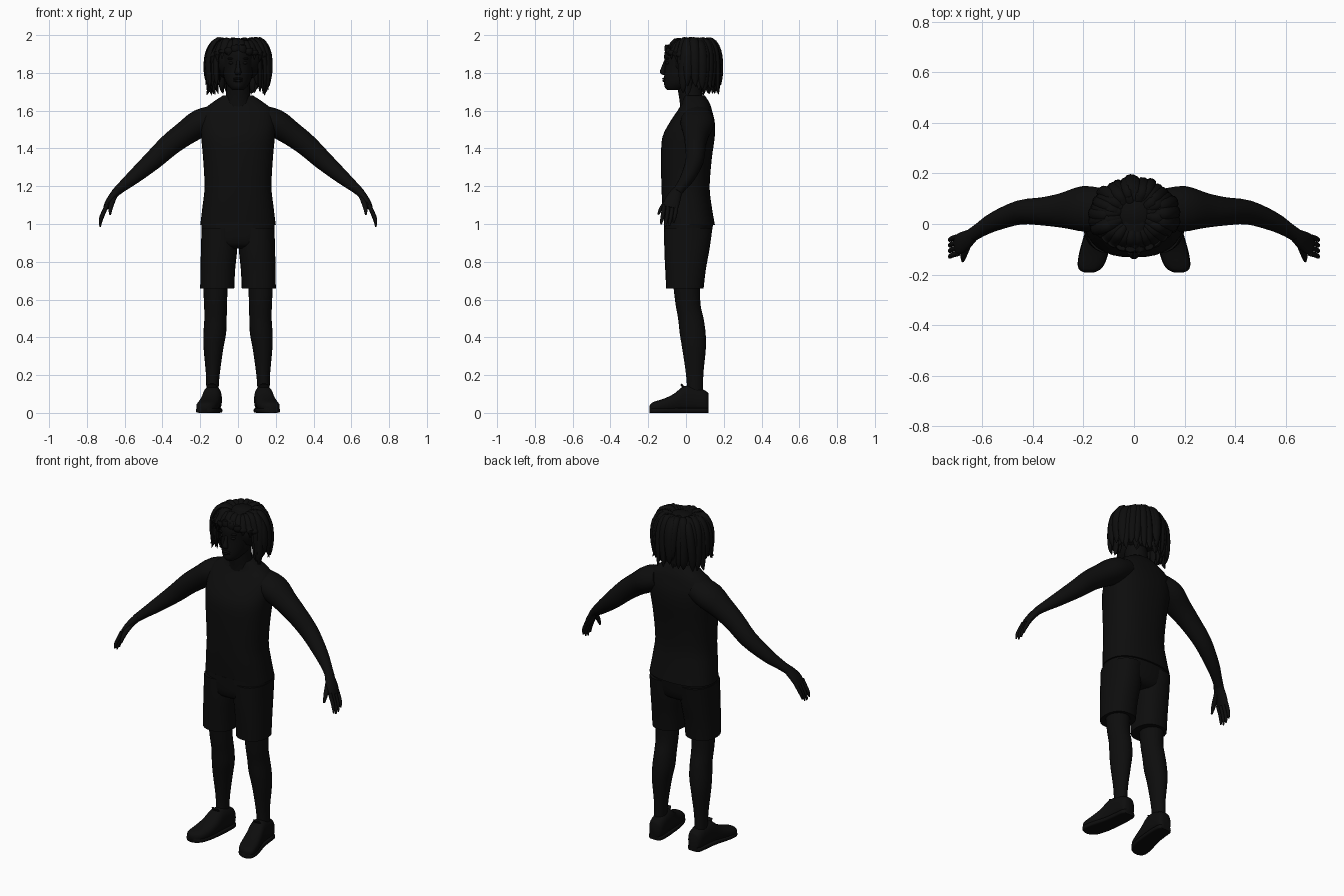
import bpy, bmesh, math, random
from mathutils import Vector, Matrix

if "Cube" in bpy.data.objects:
    bpy.data.objects.remove(bpy.data.objects["Cube"])

random.seed(4)
mat = bpy.data.materials.new("near_black")
mat.diffuse_color = (0.004, 0.004, 0.004, 1)
mat.use_nodes = True
mat.node_tree.nodes["Principled BSDF"].inputs["Base Color"].default_value = mat.diffuse_color
X, Y, Z = Vector((1, 0, 0)), Vector((0, 1, 0)), Vector((0, 0, 1))


def smooth_rows(rows, n):
    """Catmull-Rom interpolation of section rows."""
    out = []
    for i in range(len(rows) - 1):
        a, b, c, d = (rows[max(0, min(len(rows) - 1, i + k))] for k in (-1, 0, 1, 2))
        for s in range(n):
            t = s / n
            out.append([0.5 * (2 * q + (r - p) * t + (2 * p - 5 * q + 4 * r - w) * t * t
                               + (3 * q - p - 3 * r + w) * t ** 3)
                        for p, q, r, w in zip(a, b, c, d)])
    return out + [list(rows[-1])]


def loft(bm, rows, side=X, axis=None, sides=20, n=3, power=2.0):
    """Rows are x, y, z, half width along side, half width across it."""
    rows = smooth_rows(rows, n)
    pts = [Vector(r[:3]) for r in rows]
    rings = []
    for i, r in enumerate(rows):
        t = axis or (pts[min(i + 1, len(pts) - 1)] - pts[max(i - 1, 0)]).normalized()
        u = (side - t * side.dot(t)).normalized()
        v = t.cross(u)
        ring = []
        for k in range(sides):
            a = math.tau * k / sides
            c, s = math.cos(a), math.sin(a)
            c = math.copysign(abs(c) ** (2 / power), c)
            s = math.copysign(abs(s) ** (2 / power), s)
            ring.append(bm.verts.new(pts[i] + u * c * max(r[3], .001) + v * s * max(r[4], .001)))
        rings.append(ring)
    for p, q in zip(rings, rings[1:]):
        for k in range(sides):
            j = (k + 1) % sides
            bm.faces.new((p[k], p[j], q[j], q[k]))
    bm.faces.new(rings[0][::-1])
    bm.faces.new(rings[-1])


def ball(bm, centre, size):
    m = Matrix.Translation(centre) @ Matrix.Diagonal((*size, 1))
    bmesh.ops.create_uvsphere(bm, u_segments=16, v_segments=10, radius=1, matrix=m)


def finish(bm, name, mirrored=False):
    bmesh.ops.recalc_face_normals(bm, faces=bm.faces[:])
    me = bpy.data.meshes.new(name)
    bm.to_mesh(me)
    bm.free()
    me.materials.append(mat)
    ob = bpy.data.objects.new(name, me)
    bpy.context.collection.objects.link(ob)
    bpy.context.view_layer.objects.active = ob
    ob.select_set(True)
    bpy.ops.object.shade_smooth_by_angle(angle=math.radians(50))
    ob.select_set(False)
    if mirrored:
        ob.modifiers.new("mirror", 'MIRROR')


def upright(rows):
    """z, centre x, half width, front y, back y -> loft rows."""
    return [(cx, (f + b) / 2, z, w, (b - f) / 2) for z, cx, w, f, b in rows]


# sleeveless shirt
bm = bmesh.new()
loft(bm, upright([(.995, 0, .2, -.115, .153), (1.1, 0, .187, -.125, .135),
                  (1.2, 0, .177, -.13, .125), (1.35, 0, .185, -.132, .137),
                  (1.46, 0, .195, -.125, .152), (1.54, 0, .2, -.085, .152),
                  (1.6, 0, .185, -.045, .138), (1.64, 0, .14, -.022, .125),
                  (1.68, 0, .08, -.015, .1)]), axis=Z, sides=32, power=2.4)
finish(bm, "shirt")

# shorts: hips and two wide legs
bm = bmesh.new()
loft(bm, upright([(.87, 0, .15, -.07, .09), (.9, 0, .185, -.11, .125),
                  (1.01, 0, .193, -.117, .145)]), axis=Z, sides=32, power=2.4)
finish(bm, "shorts_hips")
bm = bmesh.new()
loft(bm, upright([(.658, .11, .09, -.105, .093), (.76, .107, .092, -.11, .105),
                  (.87, .1, .096, -.115, .125), (.98, .098, .095, -.115, .14)]),
     axis=Z, sides=24, power=2.3)
finish(bm, "shorts_leg", True)

# legs
bm = bmesh.new()
loft(bm, upright([(.08, .135, .033, .005, .088), (.14, .135, .033, .005, .09),
                  (.22, .133, .038, -.002, .093), (.34, .13, .052, -.02, .105),
                  (.42, .123, .06, -.033, .104), (.5, .119, .059, -.042, .093),
                  (.58, .119, .061, -.056, .076), (.7, .12, .066, -.07, .075)]), axis=Z)
finish(bm, "leg", True)

# shoes: upper and sole, toes turned out
shoe = [(.13, .118, .03, .1), (.13, .1, .043, .115), (.132, .05, .047, .135),
        (.138, -.01, .049, .138), (.147, -.06, .053, .1), (.158, -.11, .056, .074),
        (.17, -.16, .051, .058), (.176, -.183, .036, .048), (.178, -.192, .015, .035)]
bm = bmesh.new()
loft(bm, [(x, y, h / 2 + .004, w, h / 2) for x, y, w, h in shoe], axis=-Y, power=2.5)
finish(bm, "shoe_upper", True)
bm = bmesh.new()
loft(bm, [(x, y, .013, w + .002, .013) for x, y, w, h in shoe], axis=-Y, power=5)
finish(bm, "shoe_sole", True)
bm = bmesh.new()
loft(bm, [(.138, .0, .11, .025, .008), (.138, -.014, .135, .025, .007),
          (.138, -.026, .152, .02, .005)], sides=10)
finish(bm, "shoe_tongue", True)

# arms
bm = bmesh.new()
loft(bm, [(.12, .06, 1.565, .08, .065), (.2, .06, 1.533, .09, .074),
          (.28, .054, 1.48, .07, .065), (.36, .05, 1.42, .056, .059),
          (.45, .046, 1.337, .048, .051), (.55, .01, 1.25, .038, .038),
          (.61, -.024, 1.2, .029, .028), (.65, -.05, 1.165, .027, .022)], side=Y)
finish(bm, "arm", True)

# hands: palm, four fingers and thumb
bm = bmesh.new()
loft(bm, [(.635, -.042, 1.18, .026, .022), (.66, -.06, 1.15, .036, .021),
          (.685, -.075, 1.115, .042, .018), (.7, -.083, 1.085, .04, .014)], side=Y, sides=16)
for i in range(4):
    y = -.05 - .022 * i
    drop = (.075, .092, .097, .085)[i]
    loft(bm, [(.694, y, 1.1, .011, .011), (.716, y - .006, 1.09 - drop * .45, .0105, .0105),
              (.727, y - .012, 1.09 - drop * .8, .009, .009),
              (.73, y - .016, 1.082 - drop, .004, .004)], side=Y, sides=10, n=2)
loft(bm, [(.655, -.075, 1.145, .015, .015), (.668, -.11, 1.11, .014, .013),
          (.675, -.133, 1.08, .011, .011), (.677, -.147, 1.05, .005, .005)], side=X, sides=10, n=2)
finish(bm, "hand", True)

# neck and head
bm = bmesh.new()
loft(bm, upright([(1.6, 0, .085, -.03, .11), (1.66, 0, .066, -.035, .09),
                  (1.77, 0, .062, -.055, .08)]), axis=Z)
finish(bm, "neck")
bm = bmesh.new()
loft(bm, upright([(1.71, 0, .03, -.1, -.02), (1.725, 0, .046, -.113, .02),
                  (1.75, 0, .064, -.116, .07), (1.79, 0, .077, -.115, .11),
                  (1.84, 0, .085, -.112, .13), (1.9, 0, .087, -.115, .135),
                  (1.945, 0, .074, -.095, .12), (1.975, 0, .035, -.04, .08)]),
     axis=Z, sides=28)
finish(bm, "head")

# face details
bm = bmesh.new()
loft(bm, [(0, -.108, 1.865, .008, .008), (0, -.118, 1.83, .011, .012),
          (0, -.124, 1.803, .018, .015), (0, -.116, 1.79, .012, .008)], axis=-Z, sides=12)
finish(bm, "nose")
bm = bmesh.new()
ball(bm, (0, -.114, 1.769), (.027, .012, .006))
ball(bm, (0, -.113, 1.758), (.024, .012, .007))
finish(bm, "lips")
for name, z, size in (("eye", 1.853, (.014, .01, .008)), ("brow", 1.876, (.021, .011, .006))):
    bm = bmesh.new()
    ball(bm, (.036, -.098, z), size)
    finish(bm, name, True)

# hair: cap under layered hanging locks
bm = bmesh.new()
ball(bm, (0, .045, 1.868), (.135, .128, .117))
finish(bm, "hair_cap")


def lock(bm, ang, reach, tip, width):
    """Tapered lock from the crown, over the side and down; ang 0 faces front."""
    c, s = math.sin(ang), -math.cos(ang)
    top = 1.978 - random.uniform(0, .018)
    path = [(.25, 1.955), (.68, top), (.93, top - .055), (1, (top + tip) / 2 - .01),
            (.98, tip + .04), (.95 + random.uniform(-.06, .1), tip)]
    sizes = (.5, .9, 1, 1, .75, .1)
    turn = random.uniform(-.12, .12)
    rows = []
    for (r, z), k in zip(path, sizes):
        a = turn * (1.97 - z) / .25
        px, py = c * math.cos(a) - s * math.sin(a), c * math.sin(a) + s * math.cos(a)
        rows.append((px * r * reach * .163, .035 + py * r * reach * .14, z,
                     width * k, width * k * .6))
    loft(bm, rows, side=Vector((-s, c, 0)), sides=8, n=3)


bm = bmesh.new()
for layer, (reach, count) in enumerate(((1.03, 24), (.9, 20), (.76, 12))):
    for i in range(count):
        ang = math.radians(62 + (i + .5 * (layer % 2)) * 236 / (count - 1)) + random.uniform(-.05, .05)
        lock(bm, ang, reach * random.uniform(.95, 1.03),
             random.uniform(1.68, 1.74), random.uniform(.018, .026))
# short fringe swept to both sides of the forehead
for deg in (-58, -46, -34, -20, -6, 8, 22, 36, 48, 58):
    lock(bm, math.radians(deg), .98, 1.915 - abs(deg) * .0012, .022)
for v in bm.verts:
    v.co.z = min(v.co.z, 2.0)
finish(bm, "hair_locks")
